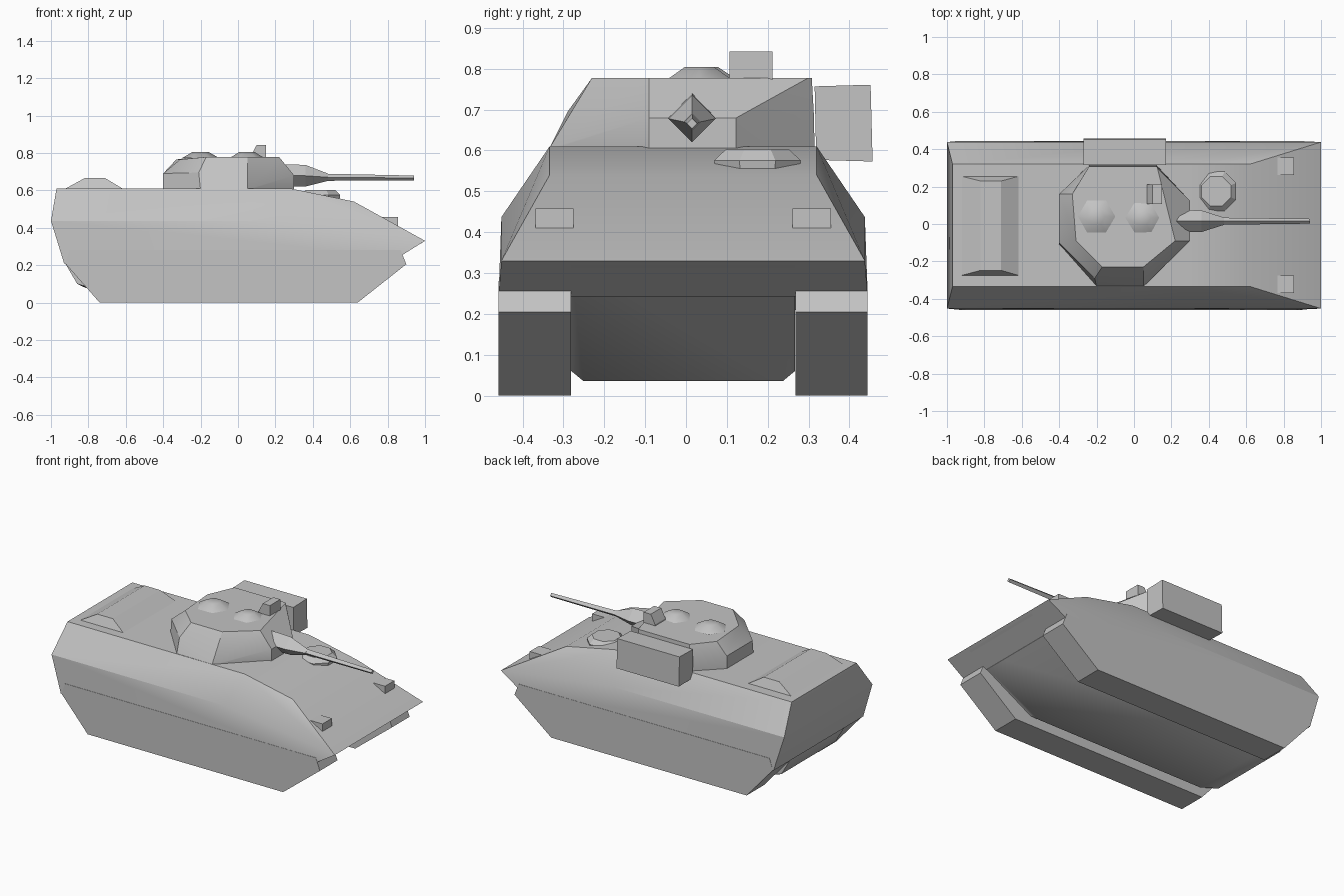
import bpy, bmesh, math

cube = bpy.data.objects.get("Cube")
if cube:
    bpy.data.objects.remove(cube, do_unlink=True)

MID = -0.007  # centre line of the hull

grey = bpy.data.materials.new("armour grey")
grey.use_nodes = True
colour = (0.55, 0.55, 0.55, 1)
grey.diffuse_color = colour
grey.node_tree.nodes["Principled BSDF"].inputs["Base Color"].default_value = colour


def finish(name, bm, smooth=30):
    bmesh.ops.recalc_face_normals(bm, faces=bm.faces)
    mesh = bpy.data.meshes.new(name)
    bm.to_mesh(mesh)
    bm.free()
    mesh.materials.append(grey)
    obj = bpy.data.objects.new(name, mesh)
    bpy.context.collection.objects.link(obj)
    bpy.ops.object.select_all(action="DESELECT")
    obj.select_set(True)
    bpy.context.view_layer.objects.active = obj
    if smooth:
        bpy.ops.object.shade_smooth_by_angle(angle=math.radians(smooth))
    return obj


def solid(name, points, smooth=30):
    """Convex solid wrapped around its corner points."""
    bm = bmesh.new()
    for p in points:
        bm.verts.new(p)
    result = bmesh.ops.convex_hull(bm, input=bm.verts)
    spare = {v for v in result["geom_interior"] if isinstance(v, bmesh.types.BMVert)}
    bmesh.ops.delete(bm, geom=list(spare), context="VERTS")
    bmesh.ops.dissolve_limit(bm, angle_limit=math.radians(1),
                             verts=bm.verts, edges=bm.edges)
    return finish(name, bm, smooth)


def mirrored(points):
    return [(x, MID + s * y, z) for s in (-1, 1) for x, y, z in points]


def box(name, x0, x1, y0, y1, z0, z1):
    return solid(name, [(x, y, z) for x in (x0, x1) for y in (y0, y1) for z in (z0, z1)], 0)


def loft(name, rings, smooth=30):
    """Skin equal rings of points, capped at both ends."""
    bm = bmesh.new()
    loops = [[bm.verts.new(p) for p in ring] for ring in rings]
    n = len(loops[0])
    for a, b in zip(loops, loops[1:]):
        for i in range(n):
            j = (i + 1) % n
            bm.faces.new((a[i], a[j], b[j], b[i]))
    bm.faces.new(loops[0])
    bm.faces.new(loops[-1])
    bmesh.ops.remove_doubles(bm, verts=bm.verts, dist=0.0001)
    return finish(name, bm, smooth)


def circle(x, y, z, r, n, turn=0.0):
    angles = [turn + math.tau * i / n for i in range(n)]
    return [(x + r * math.cos(a), y + r * math.sin(a), z) for a in angles]


# Upper hull with sloped side plates and pointed nose
DECK, SIDE, SKIRT = 0.327, 0.445, 0.452
solid("upper_hull", mirrored([
    (-0.97, DECK, 0.61), (0.28, DECK, 0.61), (0.62, DECK, 0.54),
    (-1.0, SIDE, 0.437), (0.22, SIDE, 0.437), (1.0, SIDE, 0.33),
    (0.86, SKIRT, 0.243), (-0.93, SKIRT, 0.21)]))

# Lower hull between the tracks, its belly sweeping up to the nose
solid("lower_hull", mirrored([
    (-0.93, 0.274, 0.22), (-0.86, 0.274, 0.10), (-0.83, 0.25, 0.085),
    (-0.72, 0.274, 0.06), (-0.70, 0.245, 0.036),
    (0.985, 0.274, 0.32), (0.53, 0.274, 0.06), (0.49, 0.245, 0.036)]), 45)

# Track housings
for side, sign in (("right", -1), ("left", 1)):
    profile = [(-0.74, 0.0), (0.64, 0.0), (0.90, 0.205), (0.87, 0.28),
               (-0.9, 0.28), (-0.925, 0.21)]
    solid(side + "_track_housing",
          [(x, MID + sign * y, z) for x, z in profile for y in (0.275, SKIRT)], 0)

# Raised rear deck cover
solid("rear_deck_cover", [
    (x, y, z) for xs, ys, z in (((-0.93, -0.61), (-0.277, 0.257), 0.605),
                                ((-0.82, -0.71), (-0.248, 0.23), 0.665))
    for x in xs for y in ys], 0)

# Headlight boxes on the nose plate
for side, sign in (("right", -1), ("left", 1)):
    y = MID + sign * 0.315
    box(side + "_headlight", 0.76, 0.855, y - 0.047, y + 0.047, 0.40, 0.458)

# Driver hatch
eighth = math.pi / 8
loft("driver_hatch", [circle(0.44, 0.175, 0.53, 0.108, 8, eighth),
                      circle(0.44, 0.175, 0.575, 0.115, 8, eighth),
                      circle(0.44, 0.175, 0.602, 0.085, 8, eighth)], 0)

# Faceted turret: footprint, shoulder and roof outlines
base = [(-0.40, -0.11), (-0.20, -0.335), (0.05, -0.335), (0.30, -0.09),
        (0.30, 0.123), (0.12, 0.315), (-0.24, 0.315), (-0.40, 0.16)]
shoulder = [(-0.40, -0.10, 0.69), (-0.21, -0.29, 0.695), (0.05, -0.335, 0.605),
            (0.30, -0.09, 0.68), (0.30, 0.123, 0.68), (0.12, 0.313, 0.69),
            (-0.24, 0.313, 0.69), (-0.40, 0.16, 0.69)]
roof = [(-0.31, -0.09, 0.765), (-0.17, -0.23, 0.778), (0.05, -0.23, 0.778),
        (0.22, -0.09, 0.778), (0.125, 0.3, 0.778), (0.12, 0.308, 0.778),
        (-0.24, 0.308, 0.778), (-0.33, 0.16, 0.765)]
loft("turret", [[(x, y, 0.60) for x, y in base], shoulder, roof])

# Mantlet and barrel, both four-sided
def diamond(x, z, r):
    return [(x, 0.015 + dy * r, z + dz * r) for dy, dz in ((1, 0), (0, 1), (-1, 0), (0, -1))]

loft("gun_mantlet", [diamond(0.2, 0.68, 0.06), diamond(0.36, 0.678, 0.058),
                     diamond(0.48, 0.67, 0.02)], 0)
loft("gun_barrel", [diamond(0.46, 0.67, 0.019), diamond(0.94, 0.666, 0.013)], 0)

# Roof hatches
for name, x, y, r in (("commander_hatch", -0.2, 0.04, 0.1), ("gunner_hatch", 0.048, 0.033, 0.094)):
    loft(name, [circle(x, y, 0.772, r, 6), circle(x, y, 0.804, r * 0.45, 6)], 40)

# Sight with sloped front
solid("roof_sight", [(x, y, z) for y in (0.107, 0.212) for x, z in
                     ((0.07, 0.77), (0.07, 0.785), (0.10, 0.843), (0.15, 0.843), (0.15, 0.77))], 0)

# Launcher box hung on the left of the turret
solid("side_launcher", [(x, y, z) for x in (-0.27, 0.17) for y, z in
                        ((0.315, 0.757), (0.452, 0.761), (0.457, 0.573), (0.319, 0.577))], 0)
